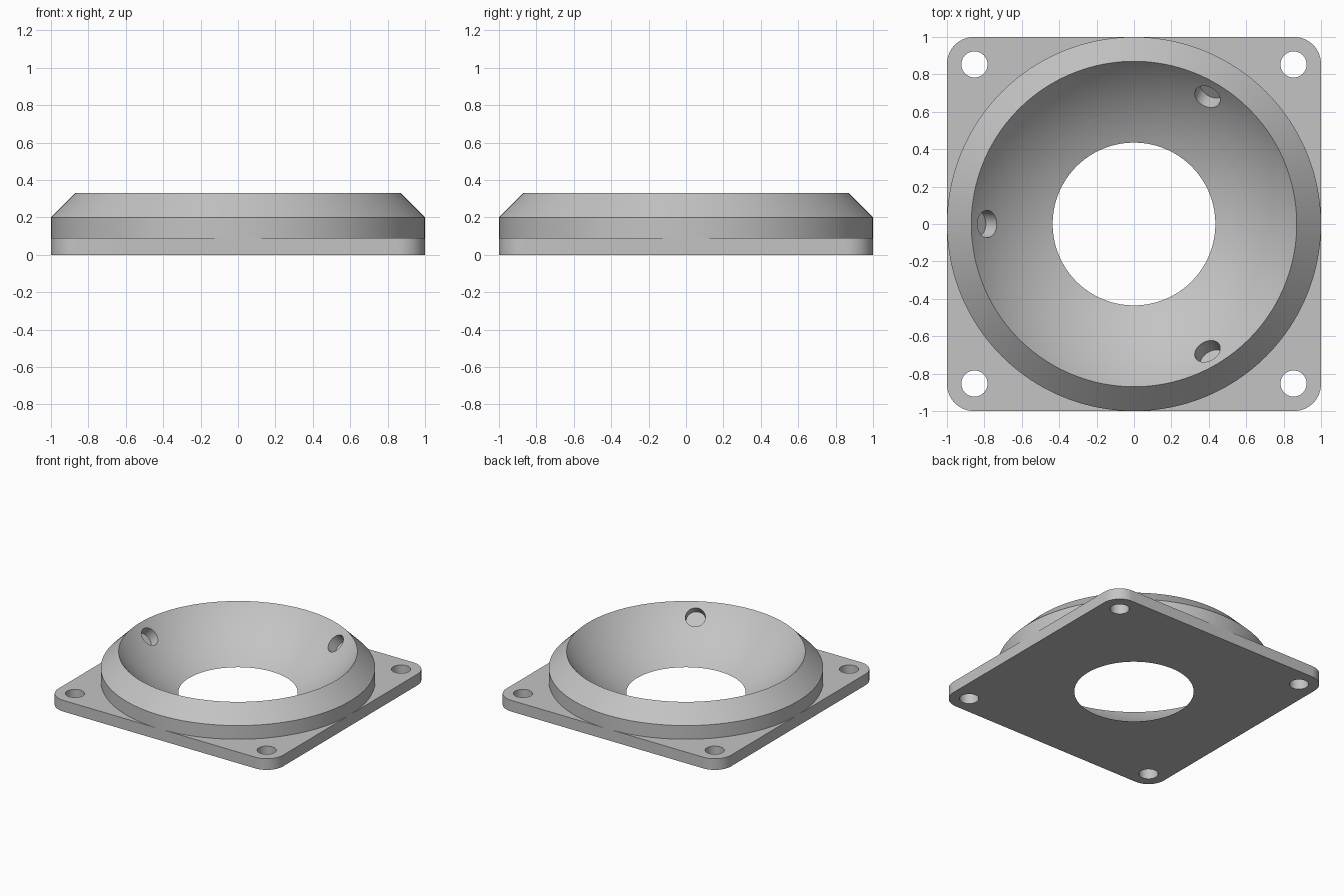
import bpy, bmesh, math
from mathutils import Matrix, Vector

if "Cube" in bpy.data.objects:
    bpy.data.objects.remove(bpy.data.objects["Cube"], do_unlink=True)

PLATE_TOP, SHOULDER, RIM_Z = 0.09, 0.20, 0.33
RIM_R, BOWL_C, BOWL_R = 0.87, 1.025, 1.1135
SEGS = 160

grey = bpy.data.materials.new("light grey")
grey.use_nodes = True
grey.diffuse_color = (0.55, 0.55, 0.55, 1)
grey.node_tree.nodes["Principled BSDF"].inputs["Base Color"].default_value = grey.diffuse_color


def make_object(name, bm):
    bmesh.ops.recalc_face_normals(bm, faces=bm.faces)
    mesh = bpy.data.meshes.new(name)
    bm.to_mesh(mesh)
    bm.free()
    mesh.materials.append(grey)
    obj = bpy.data.objects.new(name, mesh)
    bpy.context.collection.objects.link(obj)
    return obj


def lathe(name, profile, closed):
    """Revolve (radius, z) points; open profiles get flat caps."""
    bm = bmesh.new()
    rings = []
    for r, z in profile:
        angles = [2 * math.pi * i / SEGS for i in range(SEGS)]
        rings.append([bm.verts.new((r * math.cos(a), r * math.sin(a), z)) for a in angles])
    pairs = list(zip(rings, rings[1:]))
    if closed:
        pairs.append((rings[-1], rings[0]))
    else:
        bm.faces.new(rings[0])
        bm.faces.new(rings[-1])
    for a, b in pairs:
        for i in range(SEGS):
            j = (i + 1) % SEGS
            bm.faces.new((a[i], a[j], b[j], b[i]))
    return make_object(name, bm)


def bowl(z0, z1, steps):
    """Points on the spherical bowl between two heights."""
    zs = [z0 + (z1 - z0) * i / steps for i in range(steps + 1)]
    return [(math.sqrt(BOWL_R ** 2 - (BOWL_C - z) ** 2), z) for z in zs]


def cylinder(bm, radius, depth, matrix):
    bmesh.ops.create_cone(bm, cap_ends=True, segments=48, radius1=radius,
                          radius2=radius, depth=depth, matrix=matrix)


def cut(obj, cutter):
    cutter.hide_render = True
    mod = obj.modifiers.new("cut", "BOOLEAN")
    mod.operation, mod.solver, mod.object = "DIFFERENCE", "EXACT", cutter
    bpy.ops.object.select_all(action="DESELECT")
    obj.select_set(True)
    bpy.context.view_layer.objects.active = obj
    bpy.ops.object.modifier_apply(modifier=mod.name)
    bpy.data.objects.remove(cutter, do_unlink=True)


# Square mounting plate with rounded corners
bm = bmesh.new()
bmesh.ops.create_cube(bm, size=1, matrix=Matrix.Translation((0, 0, PLATE_TOP / 2))
                      @ Matrix.Diagonal((2, 2, PLATE_TOP, 1)))
uprights = [e for e in bm.edges if abs(e.verts[0].co.z - e.verts[1].co.z) > 0.01]
bmesh.ops.bevel(bm, geom=uprights, offset=0.145, segments=16, profile=0.5, affect="EDGES")
plate = make_object("mounting_plate", bm)

# Central opening and four screw holes
cut(plate, lathe("bowl_cutter", bowl(-0.03, 0, 2) + bowl(0, PLATE_TOP, 6)[1:]
                 + bowl(PLATE_TOP, 0.15, 2)[1:], False))
bm = bmesh.new()
for x in (-0.853, 0.853):
    for y in (-0.853, 0.853):
        cylinder(bm, 0.07, 0.4, Matrix.Translation((x, y, 0.05)))
cut(plate, make_object("screw_cutter", bm))

# Chamfered ring with the spherical bowl inside
ring = lathe("bowl_ring", [(1, PLATE_TOP), (1, SHOULDER), (RIM_R, RIM_Z)]
             + bowl(PLATE_TOP, RIM_Z, 16)[-2::-1], True)

# Three blind sockets sunk square to the bowl surface
bm = bmesh.new()
for turn in (60, 180, 300):
    a = math.radians(turn)
    out = Vector((math.cos(a), math.sin(a), -1)).normalized()
    mouth = Vector((0, 0, BOWL_C)) + out * BOWL_R
    floor, depth = 0.08, 0.2
    cylinder(bm, 0.073, depth, Matrix.Translation(mouth + out * (floor - depth / 2))
             @ out.to_track_quat("Z", "Y").to_matrix().to_4x4())
cut(ring, make_object("socket_cutter", bm))

# Smooth curves, sharp corners
bpy.ops.object.select_all(action="DESELECT")
for obj in (plate, ring):
    obj.select_set(True)
bpy.context.view_layer.objects.active = plate
bpy.ops.object.shade_smooth_by_angle(angle=math.radians(30))
